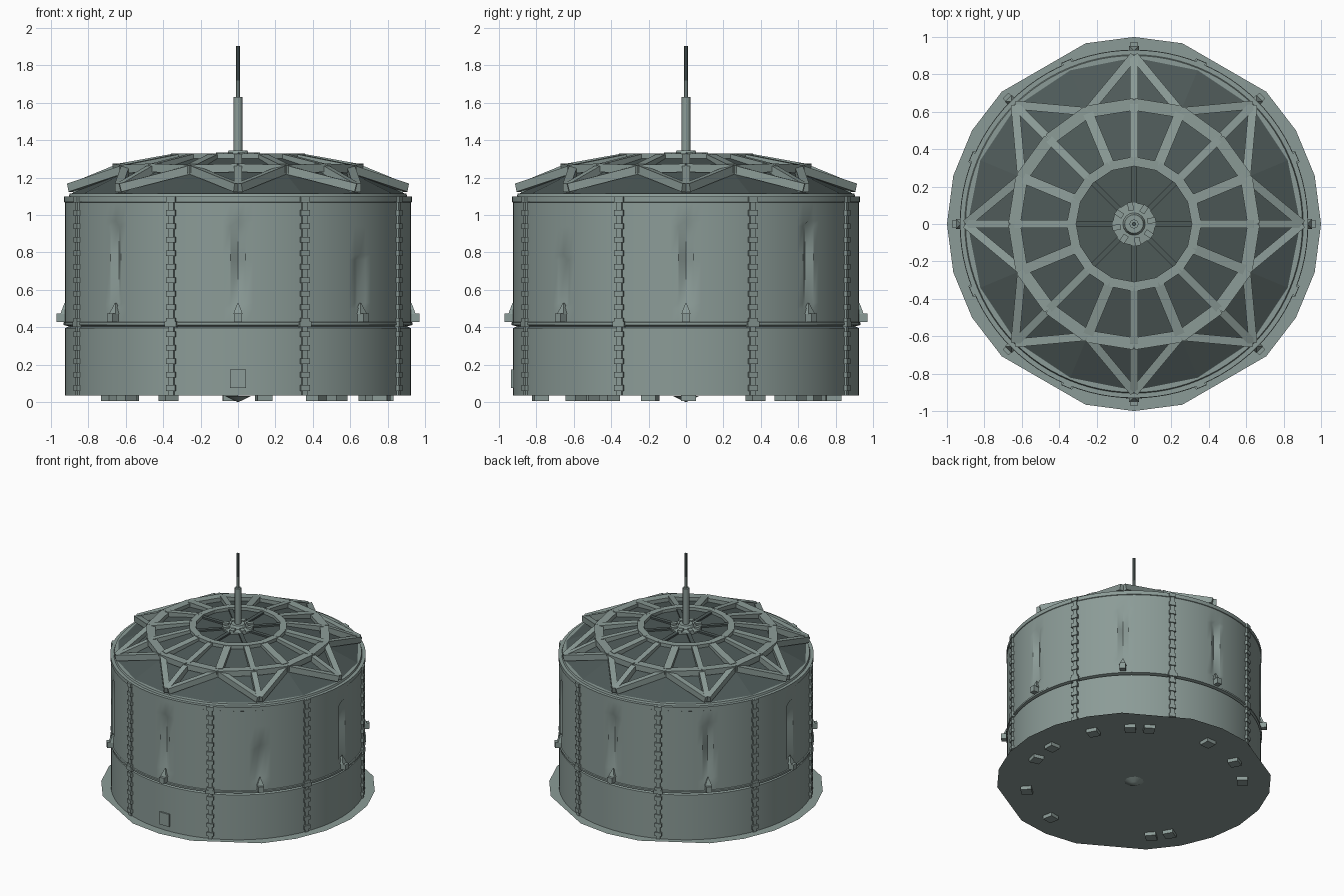
import bpy, bmesh, math
from mathutils import Matrix, Vector

if "Cube" in bpy.data.objects:
    bpy.data.objects.remove(bpy.data.objects["Cube"], do_unlink=True)


def material(name, rgb):
    m = bpy.data.materials.new(name)
    m.use_nodes = True
    m.diffuse_color = (*rgb, 1)
    m.node_tree.nodes["Principled BSDF"].inputs["Base Color"].default_value = (*rgb, 1)
    return m


STEEL = material("pale_grey_green_steel", (0.26, 0.33, 0.31))
PANEL = material("dark_grey_green_panel", (0.075, 0.1, 0.097))


def finish(name, bm, mat, smooth=False):
    bmesh.ops.recalc_face_normals(bm, faces=bm.faces)
    me = bpy.data.meshes.new(name)
    bm.to_mesh(me)
    bm.free()
    me.materials.append(mat)
    if smooth:
        me.polygons.foreach_set("use_smooth", [True] * len(me.polygons))
        me.set_sharp_from_angle(angle=math.radians(35))
    ob = bpy.data.objects.new(name, me)
    bpy.context.collection.objects.link(ob)
    return ob


def polar(r, deg, z):
    a = math.radians(deg)
    return Vector((r * math.cos(a), r * math.sin(a), z))


def lathe(profile, segs):
    """Revolve (radius, z) points around the z axis."""
    bm = bmesh.new()
    rings = [[bm.verts.new(polar(r, 360 * i / segs, z)) for i in range(segs)]
             for r, z in profile]
    for a, b in zip(rings, rings[1:]):
        for i in range(segs):
            j = (i + 1) % segs
            bm.faces.new((a[i], a[j], b[j], b[i]))
    bmesh.ops.remove_doubles(bm, verts=bm.verts, dist=1e-5)
    return bm


def beam(bm, p, q, w, h):
    """Box from p to q whose top face lies along the line p-q."""
    d = q - p
    side = d.cross(Vector((0, 0, 1))).normalized()
    up = side.cross(d).normalized()
    c = (p + q) / 2 - up * h / 2
    m = Matrix((side * w, d, up * h)).transposed().to_4x4()
    bmesh.ops.create_cube(bm, size=1, matrix=Matrix.Translation(c) @ m)


def block(bm, r, deg, z, size):
    """Box (radial, tangential, vertical size) centred at a polar position."""
    m = (Matrix.Translation(polar(r, deg, z)) @ Matrix.Rotation(math.radians(deg), 4, "Z")
         @ Matrix.Diagonal((*size, 1)))
    bmesh.ops.create_cube(bm, size=1, matrix=m)


MAIN = [45 * i for i in range(8)]
MID = [a + 22.5 for a in MAIN]

# Ground plate: fifteen-degree steps with four corners left out
bm = bmesh.new()
bm.faces.new([bm.verts.new(polar(1, a, 0.035)) for a in range(0, 360, 15)
              if a not in (60, 120, 240, 300)])
bmesh.ops.solidify(bm, geom=bm.faces[:], thickness=0.004)
finish("ground_plate", bm, STEEL)

# Lower wall
finish("lower_wall", lathe([(0.925, 0.035), (0.925, 0.395), (0.905, 0.405)], 96), STEEL, True)

# Upper wall with upright dents above each nozzle
bm = lathe([(0.925, z) for z in (0.42, 0.5, 0.53, 0.76, 0.79, 0.94, 0.97, 1.07)], 144)
for v in bm.verts:
    deg = math.degrees(math.atan2(v.co.y, v.co.x)) % 360
    top = 0.77 if abs(deg - 315) < 1 else 0.95
    if 0.51 < v.co.z < top and min(deg % 45, 45 - deg % 45) < 0.5:
        v.co.x *= 0.972
        v.co.y *= 0.972
finish("upper_wall", bm, STEEL, True)

# Hoop between the wall courses, and rim at the top
finish("middle_hoop", lathe([(0.905, 0.405), (0.932, 0.412), (0.932, 0.425), (0.92, 0.432)], 96),
       STEEL, True)
finish("top_rim", lathe([(0.92, 1.065), (0.93, 1.07), (0.93, 1.1), (0.905, 1.1),
                         (0.9, 1.115), (0.87, 1.115)], 96), STEEL, True)

# Upright seams with clamps
bm = bmesh.new()
for a in MID:
    block(bm, 0.924, a, 0.565, (0.022, 0.03, 1.06))
    for k in range(15):
        block(bm, 0.932, a, 0.075 + k * 0.072, (0.022, 0.05, 0.03))
    block(bm, 0.932, a, 0.415, (0.026, 0.065, 0.03))
finish("wall_seams", bm, STEEL)

# Nozzles with a pointed hood
bm = bmesh.new()
for a in MAIN:
    block(bm, 0.942, a, 0.45, (0.056, 0.042, 0.045))
    bmesh.ops.create_cone(bm, segments=4, radius1=0.036, radius2=0.004, depth=0.06,
                          cap_ends=True, matrix=Matrix.Translation(polar(0.925, a, 0.5))
                          @ Matrix.Rotation(math.radians(a + 45), 4, "Z"))
finish("wall_nozzles", bm, STEEL)

# Patch low on the front wall
bm = bmesh.new()
block(bm, 0.927, 270, 0.125, (0.018, 0.085, 0.1))
finish("front_patch", bm, STEEL)

# Dark roof skin
finish("roof_skin", lathe([(0.9, 1.11), (0.64, 1.235), (0.35, 1.305), (0, 1.305)], 16), PANEL)

# Roof frame: ribs, two rings and zigzag braces
bm = bmesh.new()
for a in MAIN:
    inner, middle, outer = polar(0.335, a, 1.33), polar(0.64, a, 1.275), polar(0.9, a, 1.168)
    beam(bm, middle, inner, 0.042, 0.05)
    beam(bm, outer, middle, 0.042, 0.06)
    for s in (-22.5, 22.5):
        node = polar(0.65, a + s, 1.268)
        beam(bm, outer, node, 0.045, 0.045)
        beam(bm, node, middle, 0.065, 0.045)
        beam(bm, polar(0.335, a + s, 1.328), inner, 0.05, 0.035)
    beam(bm, polar(0.64, a + 22.5, 1.272), polar(0.335, a + 22.5, 1.328), 0.055, 0.045)
finish("roof_frame", bm, STEEL)

# Slim dark ribs across the crown
bm = bmesh.new()
for a in MAIN:
    beam(bm, polar(0.32, a, 1.318), polar(0.05, a, 1.318), 0.03, 0.03)
finish("crown_ribs", bm, PANEL)

# Crown hub with knobs
bm = lathe([(0.115, 1.3), (0.115, 1.318), (0.06, 1.322), (0.05, 1.345), (0, 1.345)], 16)
for a in MAIN:
    block(bm, 0.095, a + 11, 1.32, (0.045, 0.03, 0.03))
finish("crown_hub", bm, STEEL)

# Mast
finish("mast_lower", lathe([(0.024, 1.3), (0.024, 1.63), (0, 1.63)], 12), STEEL, True)
finish("mast_middle", lathe([(0.011, 1.62), (0.011, 1.72)], 8), STEEL, True)
finish("mast_tip", lathe([(0.012, 1.72), (0.012, 1.905), (0, 1.905)], 8), PANEL, True)

# Feet and drain below the plate
bm = bmesh.new()
for a in (1, -14, 28, 48, 58, 93, 118, 138, 221, 211, 280, 312):
    block(bm, 0.79, a, 0.02, (0.08, 0.08, 0.028))
finish("feet", bm, STEEL)
finish("drain", lathe([(0.07, 0.032), (0.03, 0.012), (0, 0)], 12), STEEL, True)
